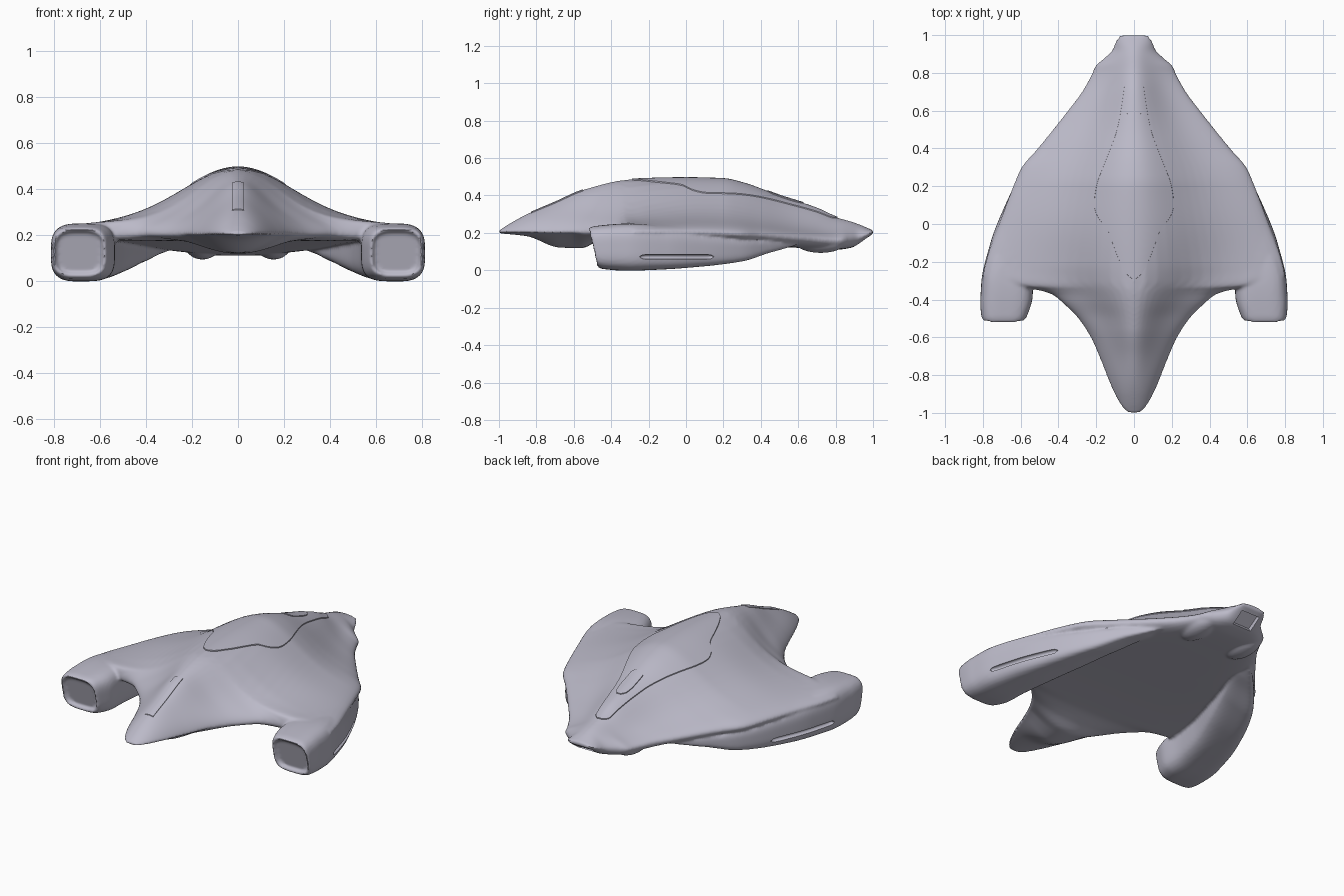
import bpy, bmesh
from math import sin, cos, pi, sqrt, exp
from mathutils import Matrix

if "Cube" in bpy.data.objects:
    bpy.data.objects.remove(bpy.data.objects["Cube"])

paint = bpy.data.materials.new("lavender grey hull")
paint.use_nodes = True
paint.diffuse_color = (0.5, 0.49, 0.58, 1)
paint.node_tree.nodes["Principled BSDF"].inputs["Base Color"].default_value = paint.diffuse_color


def smooth_table(*points):
    """Return a monotone smooth curve through (position, value) points."""
    slopes = [(b[1] - a[1]) / (b[0] - a[0]) for a, b in zip(points, points[1:])]
    tangents = [slopes[0]]
    for s, r in zip(slopes, slopes[1:]):
        tangents.append(2 * s * r / (s + r) if s * r > 0 else 0)
    tangents.append(slopes[-1])

    def value(p):
        p = min(max(p, points[0][0]), points[-1][0])
        i = 0
        while i < len(points) - 2 and p > points[i + 1][0]:
            i += 1
        (a, u), (b, v) = points[i], points[i + 1]
        h = b - a
        t = (p - a) / h
        return (u * (1 + 2 * t) * (1 - t) ** 2 + tangents[i] * h * t * (1 - t) ** 2
                + v * t * t * (3 - 2 * t) + tangents[i + 1] * h * t * t * (t - 1))
    return value


# Hull curves along the length: outline, shoulder width, crest, rim and belly heights
outline = smooth_table((-1, .035), (-.97, .065), (-.9, .105), (-.7, .185), (-.6, .23), (-.5, .295),
                       (-.42, .375), (-.37, .44), (-.345, .53), (-.32, .74), (-.28, .8), (-.2, .785),
                       (0, .715), (.2, .64), (.3, .595), (.4, .51), (.6, .35), (.7, .275), (.8, .22),
                       (.835, .205), (.88, .155), (.92, .115), (.97, .095), (1, .075))
shoulder = smooth_table((-1, .035), (-.9, .105), (-.7, .185), (-.5, .3), (-.4, .42), (-.3, .55),
                        (-.2, .63), (0, .69), (.2, .64), (.4, .51), (.6, .35), (.8, .22),
                        (.9, .135), (1, .075))
crest = smooth_table((-1, .212), (-.95, .245), (-.85, .3), (-.7, .365), (-.55, .43), (-.3, .485),
                     (0, .493), (.2, .488), (.3, .467), (.5, .395), (.7, .33), (.8, .285),
                     (.9, .255), (1, .214))
rim = smooth_table((-1, .205), (0, .2), (.4, .185), (.6, .17), (.8, .16), (.9, .172), (1, .205))
belly = smooth_table((-1, .198), (-.85, .182), (-.68, .122), (-.56, .118), (-.48, .15), (-.38, .175),
                     (-.2, .17), (0, .16), (.3, .14), (.6, .12), (.8, .11), (.88, .12), (1, .195))
bell_mix = smooth_table((-.9, 0), (-.25, 1), (.7, 1), (.95, 0))
flat_mix = smooth_table((-.6, 0), (-.35, 1))


def top_height(x, y):
    s = min(abs(x) / shoulder(y), 1)
    t = min(abs(x) / outline(y), 1)
    flared = .78 * exp(-(s / .48) ** 2) + .22 * sqrt(1 - t ** 4)
    rounded = (1 - t * t) ** .8
    m = bell_mix(y)
    return rim(y) + (crest(y) - rim(y)) * (m * flared + (1 - m) * rounded)


def under_height(t, y):
    """Keeled below the nose, flat below the wings."""
    m = flat_mix(y)
    depth = m * sqrt(1 - t ** 4) + (1 - m) * (1 - t * t) ** 1.3
    return rim(y) - (rim(y) - belly(y)) * depth


def make(name, bm):
    bmesh.ops.recalc_face_normals(bm, faces=bm.faces)
    mesh = bpy.data.meshes.new(name)
    bm.to_mesh(mesh)
    bm.free()
    mesh.materials.append(paint)
    obj = bpy.data.objects.new(name, mesh)
    bpy.context.collection.objects.link(obj)
    return obj


def loft(bm, rings):
    """Skin closed rings of points and cap both ends."""
    rows = [[bm.verts.new(p) for p in ring] for ring in rings]
    n = len(rows[0])
    for a, b in zip(rows, rows[1:]):
        for i in range(n):
            bm.faces.new((a[i], a[(i + 1) % n], b[(i + 1) % n], b[i]))
    bm.faces.new(rows[0][::-1])
    bm.faces.new(rows[-1])


def steps(a, b, n):
    return [a + (b - a) * i / n for i in range(n + 1)]


def activate(obj):
    bpy.ops.object.select_all(action='DESELECT')
    obj.select_set(True)
    bpy.context.view_layer.objects.active = obj


# Main body: domed top over a shallow belly
body = bmesh.new()
rings = []
for y in steps(-1, 1, 140):
    w = outline(y)
    across = [sin(pi / 2 * u) for u in steps(-1, 1, 40)]
    top = [(w * t, y, top_height(w * t, y)) for t in across]
    under = [(w * t, y, under_height(t, y)) for t in across[-2:0:-1]]
    rings.append(top + under)
loft(body, rings)

# Side pods: rounded box sections that sweep inward to the rear, rising on the inner side
pod_x = smooth_table((-.52, .69), (-.4, .675), (-.3, .67), (-.1, .63), (.1, .56), (.3, .473),
                     (.45, .385), (.6, .29))
pod_half = smooth_table((-.52, .114), (-.5, .122), (-.4, .138), (-.1, .13),
                        (.1, .122), (.3, .105), (.45, .075), (.6, .02))
pod_low = smooth_table((-.52, .02), (-.49, .008), (-.3, -.004), (-.1, .0), (.1, .009),
                       (.3, .032), (.45, .085), (.6, .13))
pod_high = smooth_table((-.52, .226), (-.49, .236), (-.3, .25), (-.1, .235), (.1, .21),
                        (.3, .18), (.6, .15))
pod_rise = smooth_table((-.4, 0), (-.1, .015), (.1, .04), (.3, .06), (.5, .03))


def pod_ring(y, side, inset=0, push=0):
    ring = []
    mid, half = (pod_low(y) + pod_high(y)) / 2, (pod_high(y) - pod_low(y)) / 2 - inset
    for k in range(48):
        c, s = cos(2 * pi * k / 48), sin(2 * pi * k / 48)
        r = (abs(c) ** 3.6 + abs(s) ** 3.6) ** (-1 / 3.6)
        c, s = c * r, s * r
        lean = .045 * max(0, -y - .2) / .32 * (.5 - .5 * s)
        ring.append((side * (pod_x(y) + (pod_half(y) - inset) * c), y + push + lean,
                     mid + half * s + pod_rise(y) * (1 - s) * (1 - c) / 4))
    return ring


for side in (-1, 1):
    intake = [pod_ring(-.52, side, .016, .02), pod_ring(-.52, side, .009, 0)]
    loft(body, intake + [pod_ring(y, side) for y in steps(-.52, .6, 80)])

# Underside blisters: a pair below the tail
for side in (-1, 1):
    bmesh.ops.create_uvsphere(body, u_segments=32, v_segments=16, radius=1,
                              matrix=Matrix.Translation((side * .155, .72, .145))
                              @ Matrix.Diagonal((.07, .13, .052, 1)))
hull = make("hull", body)

# Cutters: long vents on the pod flanks and the tail exhaust
cut = bmesh.new()
for side in (-1, 1):
    rings = []
    for u in steps(-1, 1, 24):
        y = -.05 + .2 * u
        r = .012 * (1 - abs(u) ** 12) ** .5 + .001
        x = pod_x(y) + pod_half(y) * .975
        rings.append([(side * (x + r * 1.3 * cos(a)), y, .072 + r * sin(a))
                      for a in steps(0, 2 * pi, 12)[:-1]])
    loft(cut, rings)
bmesh.ops.create_cube(cut, size=1, matrix=Matrix.Translation((0, .935, .15))
                      @ Matrix.Rotation(.58, 4, 'X') @ Matrix.Diagonal((.12, .09, .05, 1)))
cutter = make("vent_cutter", cut)
cutter.hide_render = True
cutter.hide_set(True)

# Fuse the body parts into one flowing skin, then cut the vents
fuse = hull.modifiers.new("fuse", 'REMESH')
fuse.mode = 'VOXEL'
fuse.voxel_size = .0085
relax = hull.modifiers.new("relax", 'SMOOTH')
relax.factor, relax.iterations = .5, 5
vents = hull.modifiers.new("vents", 'BOOLEAN')
vents.operation, vents.solver, vents.object = 'DIFFERENCE', 'EXACT', cutter
activate(hull)
bpy.ops.object.convert(target='MESH')
bpy.data.objects.remove(cutter)
bpy.ops.object.shade_smooth_by_angle(angle=.7)


def panel(name, width, start, end, lift, rows):
    """Shallow raised panel that follows the top skin, with a sunk border."""
    bm = bmesh.new()
    grid = []
    for k in steps(-1, 1, rows):
        y = (start + end) / 2 + (end - start) / 2 * sin(pi / 2 * k)
        row = []
        for t in steps(-1, 1, 24):
            x = width(y) * sin(pi / 2 * t)
            edge = abs(t) == 1 or abs(k) == 1
            row.append(bm.verts.new((x, y, top_height(x, y) + (-.008 if edge else lift))))
        grid.append(row)
    for a, b in zip(grid, grid[1:]):
        for i in range(24):
            bm.faces.new((a[i], a[i + 1], b[i + 1], b[i]))
    obj = make(name, bm)
    activate(obj)
    bpy.ops.object.shade_smooth_by_angle(angle=.7)


# Canopy and the small inset panels along the spine
panel("canopy", smooth_table((-.29, .008), (-.27, .035), (-.2, .075), (-.1, .115), (-.02, .145),
                             (.03, .19), (.1, .212), (.2, .2), (.3, .165), (.4, .125), (.5, .09),
                             (.6, .07), (.7, .055), (.78, .043), (.81, .015)), -.29, .81, .005, 60)
panel("spine_hatch", smooth_table((.435, .022), (.46, .04), (.54, .04), (.6, .033), (.63, .012)),
      .435, .63, .01, 24)
panel("nose_strip", lambda y: .026, -.83, -.55, .003, 24)
